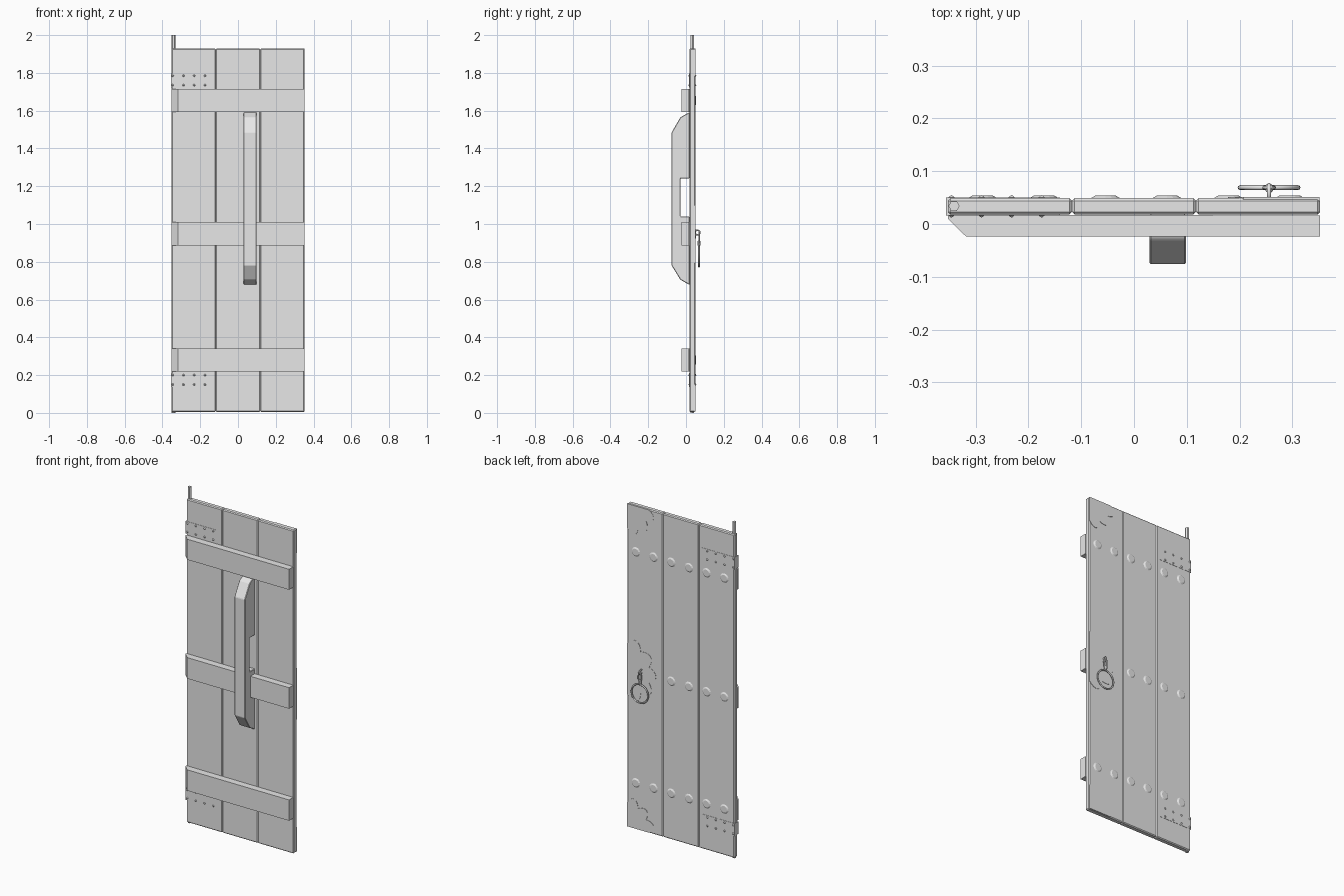
import bpy, bmesh, math
from mathutils import Matrix, Vector

cube = bpy.data.objects.get("Cube")
if cube:
    bpy.data.objects.remove(cube, do_unlink=True)

grey = bpy.data.materials.new("plain grey")
grey.use_nodes = True
grey.diffuse_color = (0.8, 0.8, 0.8, 1)
grey.node_tree.nodes["Principled BSDF"].inputs["Base Color"].default_value = (0.8, 0.8, 0.8, 1)

W = 0.353                      # half width of the door
FRONT, BACK = 0.018, 0.049     # plank faces
BOTTOM, TOP = 0.005, 1.93


def finish(name, bm, bevel=0):
    bmesh.ops.recalc_face_normals(bm, faces=bm.faces)
    if bevel:
        bmesh.ops.bevel(bm, geom=bm.edges[:], offset=bevel, segments=1, affect='EDGES')
    mesh = bpy.data.meshes.new(name)
    bm.to_mesh(mesh)
    bm.free()
    mesh.materials.append(grey)
    obj = bpy.data.objects.new(name, mesh)
    bpy.context.collection.objects.link(obj)
    return obj


def prism(name, points, axis, lo, hi, bevel=0):
    """Extrude a 2D outline along one axis from lo to hi."""
    bm = bmesh.new()
    verts = []
    for p in points:
        co = list(p)
        co.insert("xyz".index(axis), lo)
        verts.append(bm.verts.new(co))
    face = bm.faces.new(verts)
    new = bmesh.ops.extrude_face_region(bm, geom=[face])["geom"]
    step = Vector([hi - lo if a == axis else 0 for a in "xyz"])
    bmesh.ops.translate(bm, vec=step, verts=[v for v in new if isinstance(v, bmesh.types.BMVert)])
    return finish(name, bm, bevel)


def box(name, x, y, z, bevel=0):
    outline = [(x[0], z[0]), (x[1], z[0]), (x[1], z[1]), (x[0], z[1])]
    return prism(name, outline, "y", y[0], y[1], bevel)


def stud(name, x, y, z, r1, r2, height, sides, direction):
    """Low cone standing on a door face, pointing along +y or -y."""
    bm = bmesh.new()
    turn = Matrix.Rotation(-direction * math.pi / 2, 4, 'X')
    bmesh.ops.create_cone(bm, cap_ends=True, segments=sides, radius1=r1, radius2=r2, depth=height,
                          matrix=Matrix.Translation((x, y + direction * height / 2, z)) @ turn)
    return finish(name, bm)


def loop(name, centre, rx, rz, wire, along_x=True):
    """Closed wire ellipse, standing upright."""
    curve = bpy.data.curves.new(name, 'CURVE')
    curve.dimensions = '3D'
    curve.bevel_depth = wire
    curve.bevel_resolution = 2
    spline = curve.splines.new('POLY')
    count = 32
    spline.points.add(count - 1)
    for i, p in enumerate(spline.points):
        a = 2 * math.pi * i / count
        side, up = rx * math.cos(a), rz * math.sin(a)
        off = Vector((side, 0, up) if along_x else (0, side, up))
        p.co = (*(Vector(centre) + off), 1)
    spline.use_cyclic_u = True
    curve.materials.append(grey)
    obj = bpy.data.objects.new(name, curve)
    bpy.context.collection.objects.link(obj)


# Three planks with bevelled edges
seam = W / 3
for i, label in enumerate(("right", "middle", "left")):
    x = -W + i * 2 * seam
    box(f"plank_{label}", (x, x + 2 * seam), (FRONT, BACK), (BOTTOM, TOP), 0.005)

# Battens, cut away at the hinge side
batten = [(-W, FRONT), (-W, 0.01), (-0.318, -0.024), (W, -0.024), (W, FRONT - 0.002), (-W + 0.01, FRONT)]
for label, lo, hi in (("lower", 0.218, 0.342), ("middle", 0.885, 1.01), ("upper", 1.593, 1.715)):
    prism(f"batten_{label}", batten, "z", lo, hi)

# Long wooden handle with a finger opening behind it
handle = [(FRONT, 1.592), (-0.03, 1.565), (-0.076, 1.485), (-0.076, 0.78), (-0.03, 0.705), (FRONT, 0.678),
          (FRONT, 1.04), (-0.03, 1.04), (-0.03, 1.24), (FRONT, 1.24)]
prism("handle", handle, "x", 0.029, 0.099, 0.003)

# Hinge pin
pin = [(-0.341 + 0.0105 * math.cos(a * math.pi / 3), 0.034 + 0.0105 * math.sin(a * math.pi / 3))
       for a in range(6)]
prism("hinge_pin", pin, "z", 0, 2)

# Hinge straps wrapped round the edge, with nails on both sides
for label, mid in (("lower", 0.175), ("upper", 1.76)):
    box(f"hinge_strap_{label}", (-0.356, -0.14), (FRONT - 0.0015, BACK + 0.0015), (mid - 0.037, mid + 0.037))
    for i in range(4):
        for dz in (-0.025, 0.025):
            for y, d in ((FRONT - 0.0015, -1), (BACK + 0.0015, 1)):
                stud(f"hinge_nail_{label}", -0.346 + i * 0.057, y, mid + dz, 0.006, 0.001, 0.004, 8, d)

# Broad rivets on the back, in line with the battens
for label, z in (("lower", 0.28), ("middle", 0.947), ("upper", 1.655)):
    for i in range(6):
        if label == "middle" and i > 3:
            continue           # the latch plate takes this place
        stud(f"rivet_{label}", -0.287 + i * 0.1165, BACK, z, 0.028, 0.02, 0.005, 14, 1)


# Thin scalloped plates along the latch edge
def scalloped(name, z, start, end, radius, lobes):
    steps = lobes * 8
    points = [(W - 0.001, z)]
    for i in range(steps + 1):
        t = i / steps
        a = math.radians(start + (end - start) * t)
        r = radius * (0.8 + 0.2 * abs(math.sin(math.pi * lobes * t)))
        points.append((W - 0.001 - r * math.sin(a), z + r * math.cos(a)))
    prism(name, points, "y", BACK - 0.004, BACK + 0.002)


scalloped("corner_plate_upper", TOP - 0.002, 90, 180, 0.18, 3)
scalloped("corner_plate_lower", BOTTOM + 0.002, 0, 90, 0.18, 3)
scalloped("latch_plate", 0.945, 0, 180, 0.19, 5)

# Pull ring hanging from a staple and link
RX, RY = 0.256, 0.069
loop("staple", (RX, 0.06, 0.955), 0.014, 0.012, 0.004, along_x=False)
loop("link", (RX, RY, 0.925), 0.009, 0.036, 0.004)
box("link_collar", (RX - 0.007, RX + 0.007), (0.06, 0.076), (0.885, 0.912), 0.003)
loop("pull_ring", (RX, RY, 0.829), 0.055, 0.055, 0.0045)
